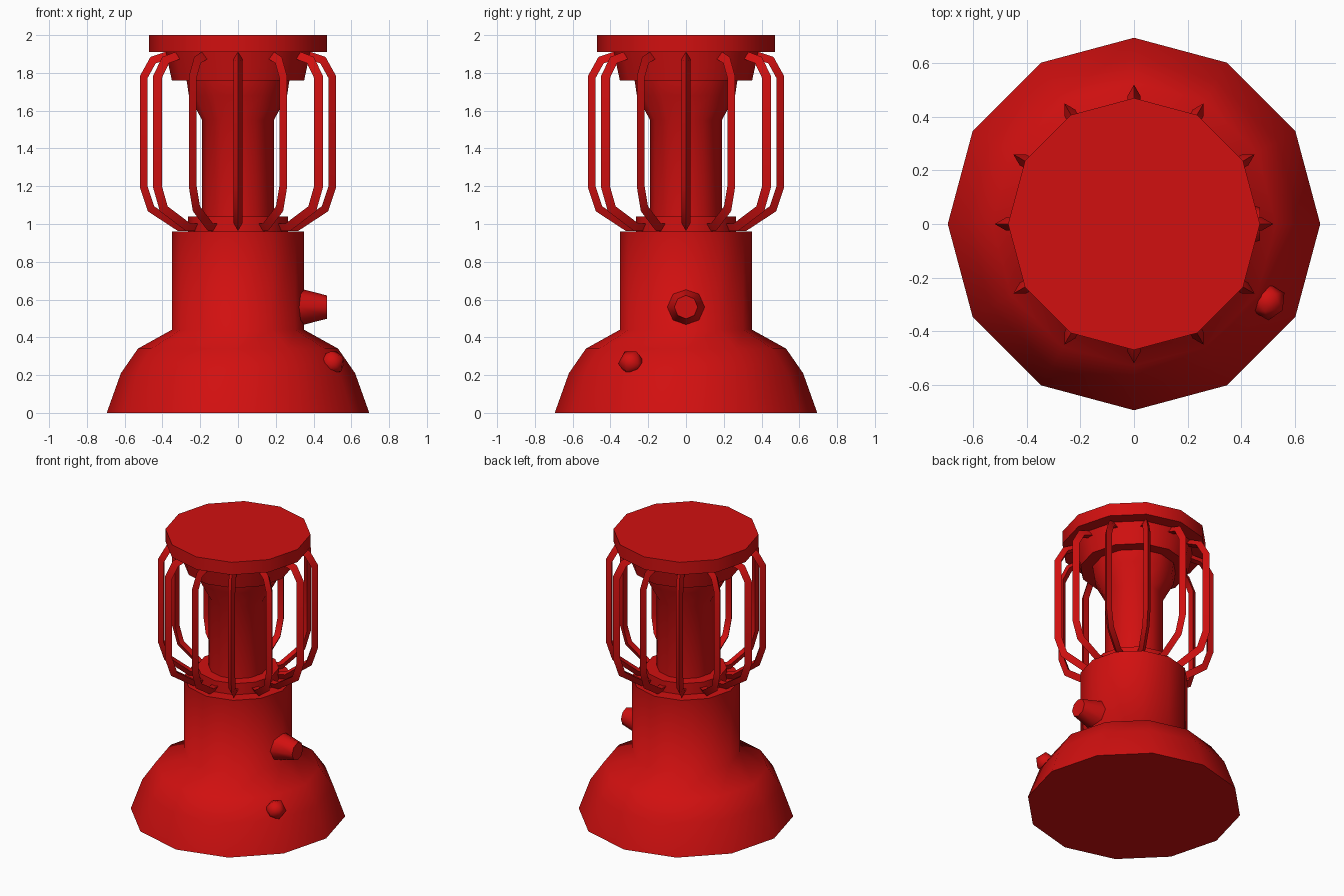
import bpy, bmesh
from math import radians, cos, sin, pi
from mathutils import Vector, Matrix

if "Cube" in bpy.data.objects:
    bpy.data.objects.remove(bpy.data.objects["Cube"])

SIDES = 12

red = bpy.data.materials.new("red_paint")
red.use_nodes = True
red.diffuse_color = (0.64, 0.005, 0.005, 1)
red.node_tree.nodes["Principled BSDF"].inputs["Base Color"].default_value = red.diffuse_color


def finish(name, bm, angle=65):
    bmesh.ops.recalc_face_normals(bm, faces=bm.faces)
    mesh = bpy.data.meshes.new(name)
    bm.to_mesh(mesh)
    bm.free()
    mesh.materials.append(red)
    obj = bpy.data.objects.new(name, mesh)
    bpy.context.collection.objects.link(obj)
    bpy.ops.object.select_all(action='DESELECT')
    obj.select_set(True)
    bpy.context.view_layer.objects.active = obj
    bpy.ops.object.shade_smooth_by_angle(angle=radians(angle))
    return obj


def skin(bm, rings):
    """Join rings of points into a closed tube with end caps."""
    loops = [[bm.verts.new(p) for p in ring] for ring in rings]
    count = len(loops[0])
    for low, high in zip(loops, loops[1:]):
        for i in range(count):
            j = (i + 1) % count
            bm.faces.new((low[i], low[j], high[j], high[i]))
    bm.faces.new(loops[0][::-1])
    bm.faces.new(loops[-1])


def lathe(name, profile, sides=SIDES, matrix=Matrix()):
    bm = bmesh.new()
    turns = [2 * pi * i / sides for i in range(sides)]
    skin(bm, [[matrix @ Vector((r * cos(a), r * sin(a), z)) for a in turns]
              for r, z in profile])
    return finish(name, bm)


# Stacked body parts
lathe("base_body", [(0.695, 0), (0.62, 0.21), (0.53, 0.34), (0.35, 0.44), (0.35, 0.96)])
lathe("neck_ring", [(0.265, 0.95), (0.265, 1.04)])
lathe("inner_column", [(0.19, 1.03), (0.19, 1.55), (0.26, 1.68), (0.275, 1.78)])
lathe("upper_collar", [(0.35, 1.76), (0.385, 1.92)])
lathe("top_cap", [(0.47, 1.91), (0.47, 2.0)])

# Side knob pointing along +x
lathe("side_knob", [(0.1, 0.32), (0.062, 0.47)], 8,
      Matrix.Translation((0, 0, 0.56)) @ Matrix.Rotation(pi / 2, 4, 'Y'))

# Small round button on the sloping base
bm = bmesh.new()
bmesh.ops.create_icosphere(bm, subdivisions=1, radius=0.07,
                           matrix=Matrix.Translation((0.5, -0.29, 0.265))
                           @ Matrix.Rotation(radians(-30), 4, 'Z')
                           @ Matrix.Rotation(radians(65), 4, 'Y'))
finish("base_button", bm)

# Cage of bent triangular bars, ridge facing outward
path = [Vector(p) for p in ((0.23, 0.99), (0.31, 0.99), (0.455, 1.085), (0.493, 1.2),
                            (0.493, 1.775), (0.445, 1.862), (0.36, 1.89))]
section = [(0.027 * cos(a), 0.027 * sin(a)) for a in (0, 2 * pi / 3, 4 * pi / 3)]
rings = []
for i, p in enumerate(path):
    before = (p - path[i - 1]).normalized() if i else (path[1] - p).normalized()
    after = (path[i + 1] - p).normalized() if i < len(path) - 1 else before
    along = (before + after).normalized()
    out = Vector((along.y, -along.x)) / along.dot(before)
    rings.append([Vector((p.x + out.x * u, v, p.y + out.y * u)) for u, v in section])

for k in range(SIDES):
    turn = Matrix.Rotation(2 * pi * k / SIDES, 3, 'Z')
    bm = bmesh.new()
    skin(bm, [[turn @ v for v in ring] for ring in rings])
    finish(f"cage_bar_{k + 1}", bm)
